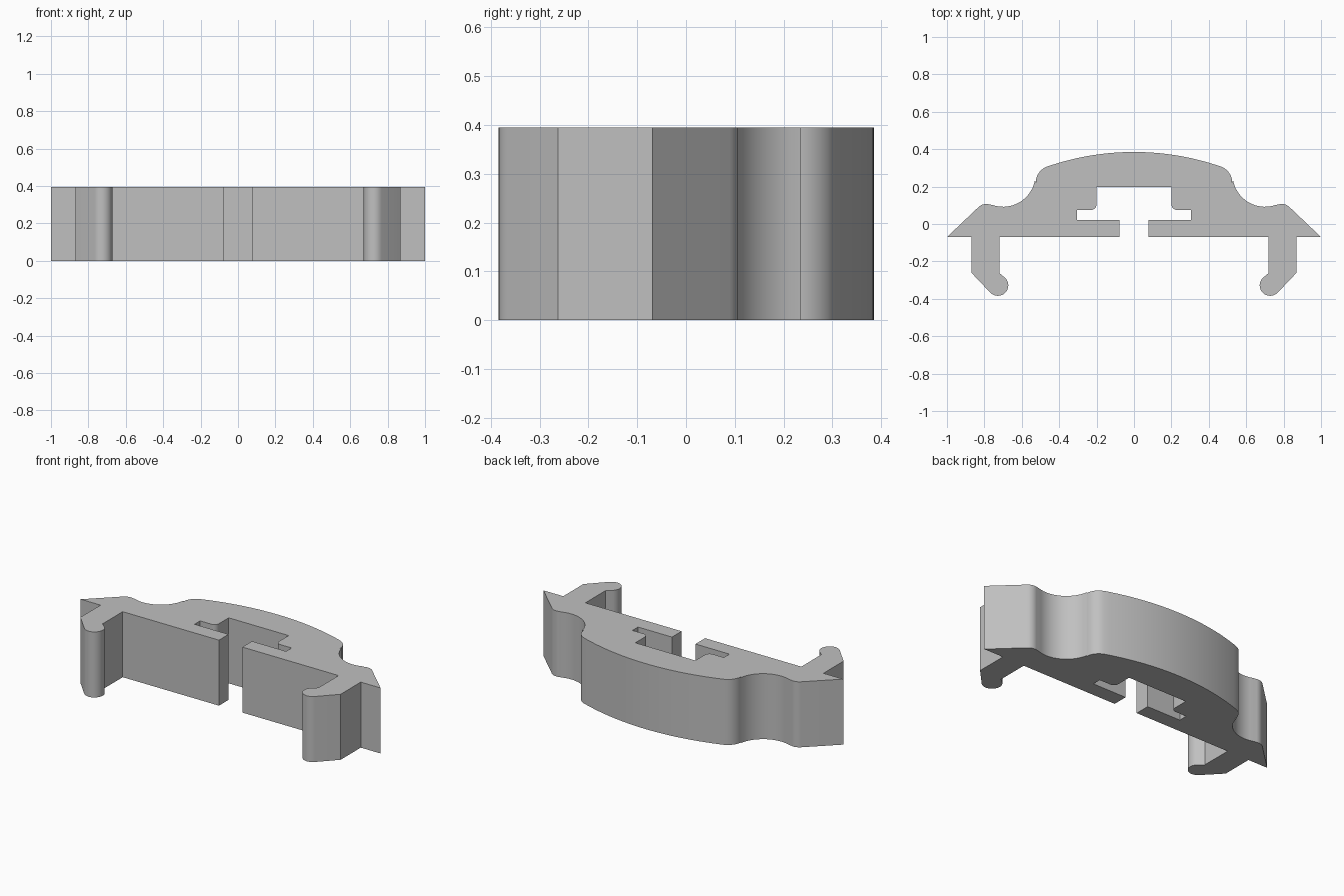
import bpy, bmesh
from math import sin, cos, radians

cube = bpy.data.objects.get("Cube")
if cube:
    bpy.data.objects.remove(cube, do_unlink=True)

HEIGHT = 0.395


def arc(cx, cy, r, start, end, steps):
    """Points along a circular arc, angles in degrees."""
    angles = [radians(start + (end - start) * i / steps) for i in range(steps + 1)]
    return [(cx + r * cos(a), cy + r * sin(a)) for a in angles]


# Half outline, from the back centre round to the inside of the slot
half = (
    arc(0, -1.035, 1.42, 90, 70.8, 14)            # domed back
    + arc(0.435, 0.222, 0.09, 58, 0, 8)           # shoulder
    + arc(0.70, 0.265, 0.173, 190, 290, 14)       # valley
    + arc(0.79, 0.047, 0.06, 110, 45, 8)          # outer bump
    + [(1, -0.07), (0.868, -0.07), (0.868, -0.262)]   # pointed tip and leg
    + arc(0.728, -0.328, 0.056, -45, -225, 16)    # hook bead
    + [(0.72, -0.262), (0.72, -0.07)]
    + [(0.078, -0.07), (0.078, 0.022), (0.305, 0.022), (0.305, 0.075)]  # slot lip
    + arc(0.23, 0.105, 0.03, 270, 180, 6)         # rounded slot corner
    + [(0.2, 0.197)]
)
# Mirror to the other side, without repeating the centre point
outline = half + [(-x, y) for x, y in reversed(half[1:])]

# Extrude the profile upward
bm = bmesh.new()
base = bm.faces.new([bm.verts.new((x, y, 0)) for x, y in outline])
top = bmesh.ops.extrude_face_region(bm, geom=[base], use_keep_orig=True)
bmesh.ops.translate(bm, vec=(0, 0, HEIGHT),
                    verts=[v for v in top["geom"] if isinstance(v, bmesh.types.BMVert)])
bmesh.ops.recalc_face_normals(bm, faces=bm.faces[:])
mesh = bpy.data.meshes.new("clip_body")
bm.to_mesh(mesh)
bm.free()

body = bpy.data.objects.new("clip_body", mesh)
bpy.context.collection.objects.link(body)

# Plain grey
grey = bpy.data.materials.new("light_grey")
grey.use_nodes = True
colour = (0.53, 0.53, 0.53, 1)
grey.diffuse_color = colour
grey.node_tree.nodes["Principled BSDF"].inputs["Base Color"].default_value = colour
mesh.materials.append(grey)

# Smooth curves, crisp corners
bpy.ops.object.select_all(action="DESELECT")
body.select_set(True)
bpy.context.view_layer.objects.active = body
bpy.ops.object.shade_smooth_by_angle(angle=radians(25))
